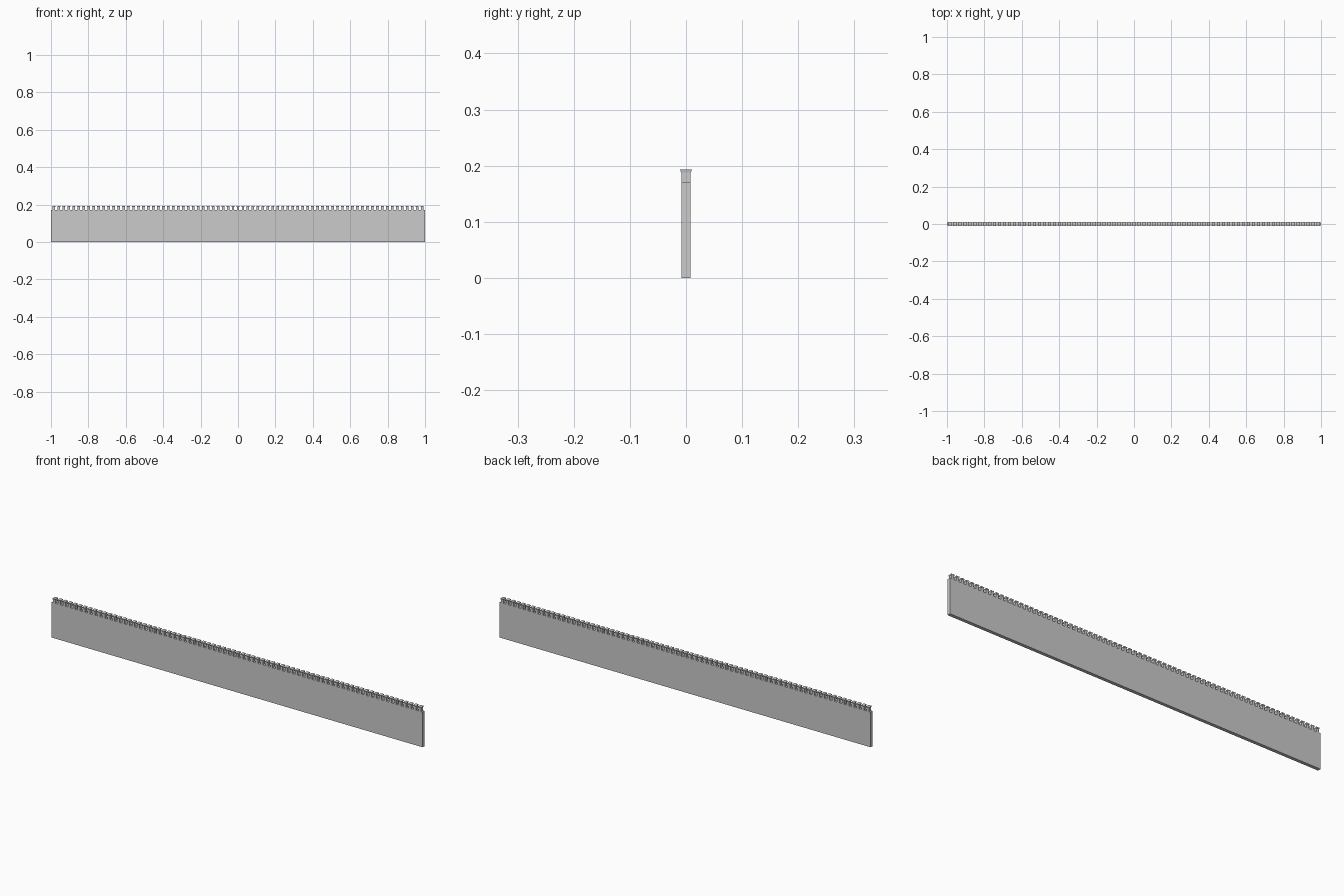
import bpy, bmesh
from mathutils import Vector

if "Cube" in bpy.data.objects:
    bpy.data.objects.remove(bpy.data.objects["Cube"])

COUNT = 75
X0, X1 = -0.993, 0.993      # outer limits of the battlement row


def add_prism(bm, x, z0, z1, bottom, top):
    """Closed box; bottom and top are (half x, half y)."""
    rings = []
    for z, (hx, hy) in ((z0, bottom), (z1, top)):
        rings.append([bm.verts.new((x + sx * hx, sy * hy, z))
                      for sx, sy in ((-1, -1), (1, -1), (1, 1), (-1, 1))])
    a, b = rings
    bm.faces.new(a[::-1])
    bm.faces.new(b)
    for i in range(4):
        j = (i + 1) % 4
        bm.faces.new((a[i], a[j], b[j], b[i]))


def finish(bm, name):
    mesh = bpy.data.meshes.new(name)
    bm.to_mesh(mesh)
    bm.free()
    obj = bpy.data.objects.new(name, mesh)
    bpy.context.collection.objects.link(obj)
    return obj


# long curtain wall
bm = bmesh.new()
add_prism(bm, 0, 0, 0.171, (1.0, 0.008), (1.0, 0.008))
finish(bm, "wall")

# battlement blocks and their flared caps
stems, caps = bmesh.new(), bmesh.new()
half, cap_half = 0.0065, 0.0085
step = (X1 - X0 - 2 * cap_half) / (COUNT - 1)
for i in range(COUNT):
    x = X0 + cap_half + i * step
    add_prism(stems, x, 0.171, 0.188, (half, 0.008), (half, 0.008))
    add_prism(caps, x, 0.188, 0.193, (half + 0.001, 0.009), (cap_half, 0.0105))
finish(stems, "battlement_blocks")
finish(caps, "battlement_caps")
